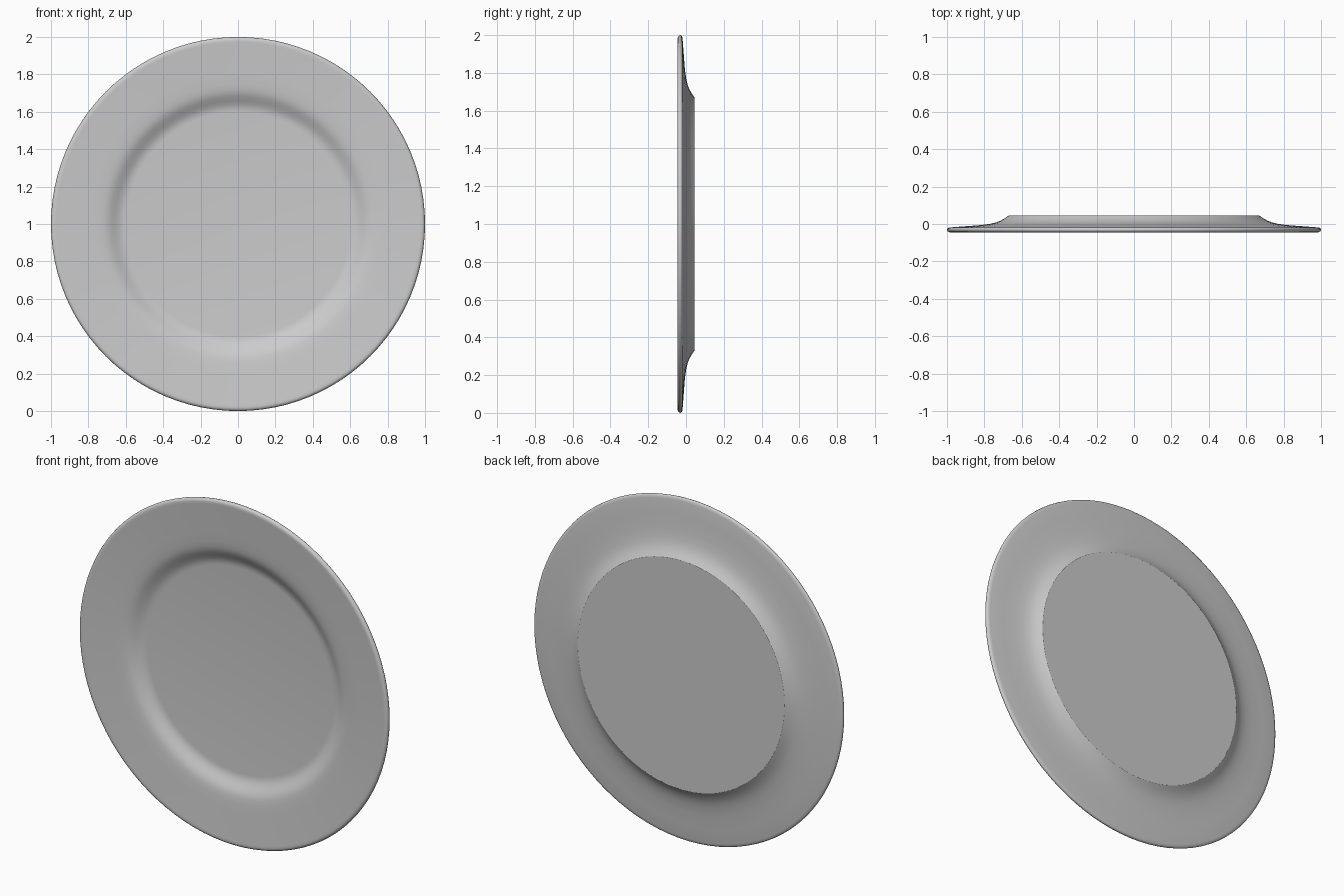
import bpy
import bmesh
import math
from mathutils import Matrix, Vector

default_cube = bpy.data.objects.get("Cube")
if default_cube:
    bpy.data.objects.remove(default_cube, do_unlink=True)

SEGMENTS = 96
FOOT_RADIUS = 0.67
FOOT_Y = 0.045

# Cross-section as (radius, y): well, front of the lip, rounded rim, back, foot
front = [(0, 0.02), (0.6, 0.02), (0.62, 0.018), (0.64, 0.011), (0.66, 0.0),
         (0.68, -0.012), (0.7, -0.021), (0.72, -0.026), (0.75, -0.03),
         (0.8, -0.034), (0.97, -0.044)]
rim = [(0.982, -0.045), (0.991, -0.043), (0.997, -0.038), (1.0, -0.031),
       (0.998, -0.024), (0.992, -0.02), (0.98, -0.018)]
back = [(0.9, -0.012), (0.82, -0.006), (0.77, 0.001), (0.74, 0.008),
        (0.715, 0.017), (0.69, 0.031), (FOOT_RADIUS, FOOT_Y), (0, FOOT_Y)]

# Ceramic colour
grey = bpy.data.materials.new("light_grey")
grey.use_nodes = True
colour = (0.6, 0.6, 0.6, 1)
grey.diffuse_color = colour
grey.node_tree.nodes["Principled BSDF"].inputs["Base Color"].default_value = colour

# Plate: cross-section spun around the y axis
bm = bmesh.new()
points = [bm.verts.new((0, y, r)) for r, y in front + rim + back]
edges = [bm.edges.new(pair) for pair in zip(points, points[1:])]
bmesh.ops.spin(bm, geom=points + edges, cent=(0, 0, 0), axis=(0, 1, 0),
               angle=math.tau, steps=SEGMENTS, use_duplicate=False)
bmesh.ops.remove_doubles(bm, verts=bm.verts, dist=0.0005)
bmesh.ops.recalc_face_normals(bm, faces=bm.faces)
for face in bm.faces:
    face.smooth = True

# Crisp edge around the foot
def on_foot(vert):
    radius = math.hypot(vert.co.x, vert.co.z)
    return abs(radius - FOOT_RADIUS) < 0.001 and abs(vert.co.y - FOOT_Y) < 0.001

for edge in bm.edges:
    if all(on_foot(v) for v in edge.verts):
        edge.smooth = False

# Stand the plate on the ground
bm.transform(Matrix.Translation(Vector((0, 0, 1))))
mesh = bpy.data.meshes.new("plate")
bm.to_mesh(mesh)
bm.free()
mesh.materials.append(grey)
plate = bpy.data.objects.new("plate", mesh)
bpy.context.collection.objects.link(plate)
